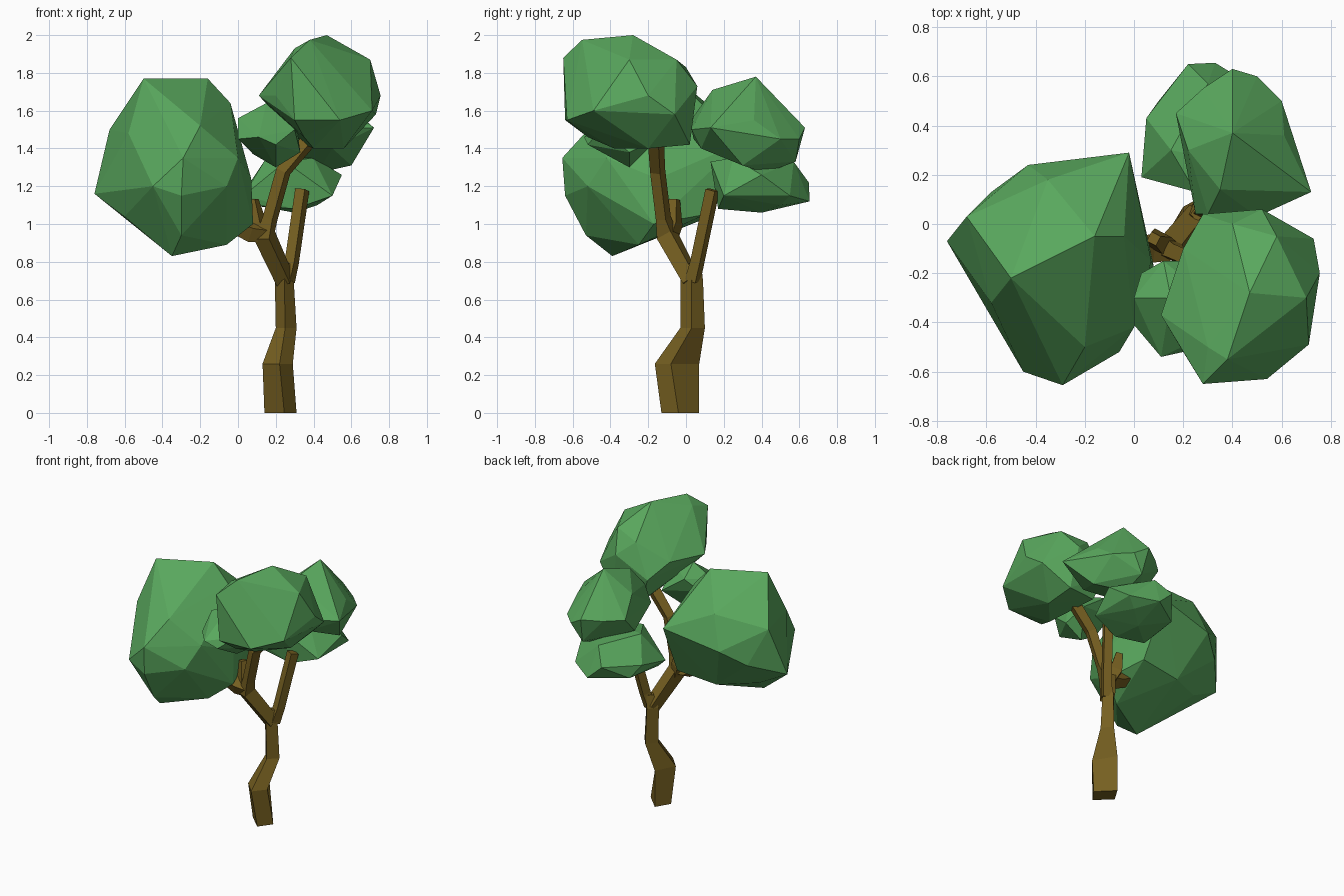
import bpy, bmesh, math
from mathutils import Vector


def material(name, rgb):
    m = bpy.data.materials.new(name)
    m.diffuse_color = (*rgb, 1)
    return m


LEAF = material("leaf_green", (0.10, 0.39, 0.11))
BARK = material("bark_brown", (0.18, 0.115, 0.015))


def finish(bm, name, mat):
    bmesh.ops.recalc_face_normals(bm, faces=bm.faces)
    me = bpy.data.meshes.new(name)
    bm.to_mesh(me)
    bm.free()
    me.materials.append(mat)
    ob = bpy.data.objects.new(name, me)
    bpy.context.collection.objects.link(ob)


def clump(name, pts):
    """Faceted leaf mass: convex hull of a few key corners."""
    bm = bmesh.new()
    for p in pts:
        bm.verts.new(p)
    bmesh.ops.convex_hull(bm, input=bm.verts)
    bmesh.ops.delete(bm, geom=[v for v in bm.verts if not v.link_faces], context='VERTS')
    finish(bm, name, LEAF)


def skin(name, loops):
    """Closed tube through a list of point loops."""
    bm = bmesh.new()
    rings = [[bm.verts.new(p) for p in loop] for loop in loops]
    n = len(rings[0])
    for a, b in zip(rings, rings[1:]):
        for k in range(n):
            j = (k + 1) % n
            bm.faces.new((a[k], a[j], b[j], b[k]))
    bm.faces.new(rings[0])
    bm.faces.new(rings[-1])
    finish(bm, name, BARK)


def limb(name, path, sides=4):
    """Tapered low-poly branch through (x, y, z, radius) stations."""
    P = [Vector(p[:3]) for p in path]
    loops = []
    for i, p in enumerate(P):
        t = (P[min(i + 1, len(P) - 1)] - P[max(i - 1, 0)]).normalized()
        u = Vector((0, 1, 0)).cross(t).normalized()
        v = t.cross(u)
        angles = [2 * math.pi * (k + 0.2) / sides for k in range(sides)]
        loops.append([p + path[i][3] * (u * math.cos(a) + v * math.sin(a)) for a in angles])
    skin(name, loops)


# Trunk: four-sided, kinked
trunk = [
    (0.00, [(.14, -.03), (.245, -.13), (.31, -.04), (.20, .07)]),
    (0.26, [(.13, -.07), (.22, -.165), (.29, -.08), (.20, .07)]),
    (0.45, [(.20, .03), (.25, -.03), (.31, .03), (.255, .10)]),
    (0.70, [(.195, .03), (.245, -.03), (.295, .03), (.25, .09)]),
    (0.79, [(.23, .04), (.255, .01), (.29, .04), (.26, .08)])]
skin("trunk", [[(x, y, z) for x, y in ring] for z, ring in trunk])

# Branches
limb("back_branch", [(.26, .035, .70, .045), (.285, .06, .80, .04), (.34, .14, 1.18, .04)])
limb("front_branch", [(.25, .03, .70, .055), (.14, -.10, .94, .062), (.17, -.12, 1.03, .042),
                      (.24, -.15, 1.28, .042), (.38, -.16, 1.45, .045)])
limb("side_branch", [(.16, -.10, .95, .05), (.07, -.10, .96, .06), (-.06, -.11, 1.02, .05)])
limb("branch_stub", [(.13, -.09, .93, .05), (.10, -.07, 1.0, .055), (.08, -.06, 1.13, .03)])

# Leaf clumps
clump("left_foliage", [
    (-.50, -.22, 1.77), (-.16, -.05, 1.77), (-.04, -.05, 1.64), (-.68, .03, 1.5),
    (-.35, .18, 1.58), (-.02, .29, 1.43), (-.43, .24, 1.35), (-.58, .13, 1.25),
    (-.76, -.07, 1.16), (-.58, -.32, 1.48), (-.60, -.25, 1.04), (-.45, -.60, 1.2),
    (-.29, -.655, 1.35), (-.20, -.50, 1.52), (-.06, -.52, 1.2), (0, -.42, 1.35),
    (.07, -.15, 1.24), (.08, -.17, 1.0), (-.06, -.25, .89), (-.35, -.39, .83),
    (-.30, .08, 1.02), (0, .10, 1.05), (-.30, -.64, 1.15), (-.30, -.53, .94), (-.55, -.05, 1.05)])
clump("top_foliage", [
    (.47, -.28, 2.0), (.30, -.50, 1.93), (.28, -.65, 1.88), (.38, -.55, 1.975),
    (.70, -.30, 1.87), (.58, -.05, 1.87), (.755, -.20, 1.68), (.71, -.49, 1.6),
    (.54, -.63, 1.55), (.30, -.64, 1.55), (.11, -.37, 1.68), (.20, -.10, 1.7),
    (.28, .04, 1.6), (.52, .06, 1.73), (.73, -.06, 1.58), (.56, -.20, 1.4),
    (.40, -.38, 1.40), (.35, -.52, 1.46), (.35, 0, 1.42), (.56, .02, 1.42), (.40, .0, 1.83),
    (.20, -.52, 1.68)])
clump("back_foliage", [
    (.40, .37, 1.78), (.35, .14, 1.71), (.22, .30, 1.62), (.17, .45, 1.5),
    (.28, .55, 1.5), (.40, .63, 1.51), (.50, .60, 1.45), (.60, .50, 1.45),
    (.61, .36, 1.55), (.72, .13, 1.51), (.50, .03, 1.5), (.25, .04, 1.45),
    (.60, .30, 1.31), (.42, .42, 1.27), (.42, .58, 1.33), (.20, .30, 1.36),
    (.50, .08, 1.40), (.30, .04, 1.57)])
clump("lower_back_foliage", [
    (.03, .19, 1.15), (.05, .43, 1.2), (.10, .50, 1.12), (.22, .65, 1.22),
    (.33, .655, 1.12), (.50, .55, 1.15), (.55, .40, 1.26), (.50, .20, 1.15),
    (.30, .40, 1.06), (.30, .17, 1.08), (.08, .20, 1.1), (.30, .57, 1.33),
    (.15, .30, 1.35), (.40, .25, 1.35), (.25, .13, 1.33), (.42, .50, 1.1)])
clump("small_front_foliage", [
    (0, -.30, 1.56), (0, -.41, 1.45), (.11, -.54, 1.46), (.20, -.52, 1.42),
    (.03, -.20, 1.5), (.12, -.15, 1.58), (.15, -.30, 1.64), (.30, -.30, 1.6),
    (.20, -.30, 1.30), (.33, -.30, 1.38), (.30, -.15, 1.45), (.30, -.45, 1.5), (.08, -.3, 1.37)])
